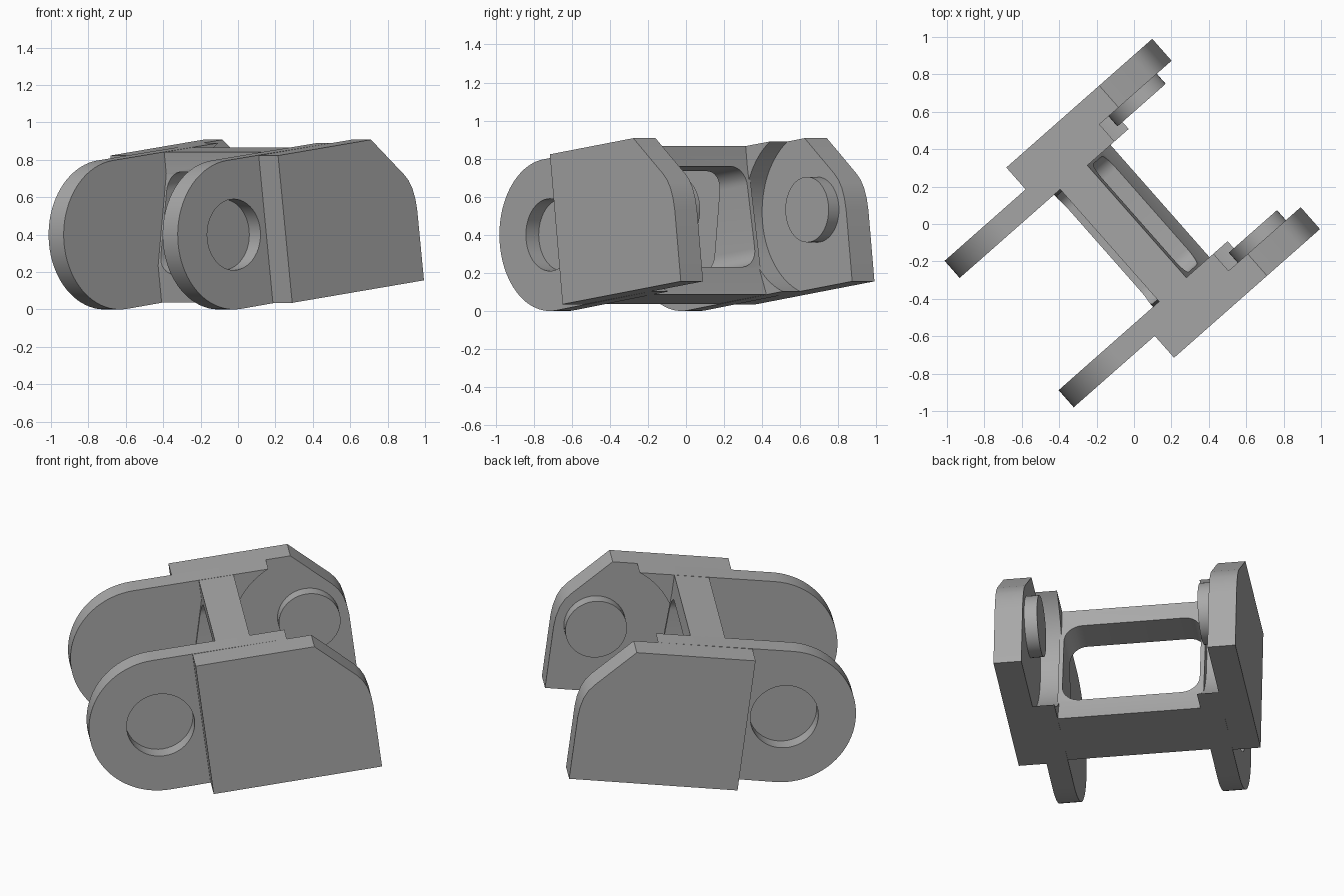
import bpy, bmesh
from math import cos, sin, pi, radians, asin, sqrt
from mathutils import Matrix

cube = bpy.data.objects.get("Cube")
if cube:
    bpy.data.objects.remove(cube, do_unlink=True)

metal = bpy.data.materials.new("grey metal")
metal.use_nodes = True
GREY = (0.4, 0.4, 0.4, 1)
metal.diffuse_color = GREY
metal.node_tree.nodes["Principled BSDF"].inputs["Base Color"].default_value = GREY

# Link frame: x along the link, y across it, z up, origin at the socket centre
FRAME = (Matrix.Rotation(radians(41.4), 4, 'Z') @ Matrix.Translation((-0.49, 0, 0.4))
         @ Matrix.Rotation(radians(-7.3), 4, 'Y'))
R, TOP = 0.4, 0.397
INNER, MID, OUTER = 0.4, 0.522, 0.678
PIN = (0.95, 0.012)


def arc(cx, cz, r, start, end, n):
    return [(cx + r * cos(start + (end - start) * i / n),
             cz + r * sin(start + (end - start) * i / n)) for i in range(n + 1)]


def prism(name, outline, lo, hi, axis='y'):
    """Extrude an outline along the y or the x axis of the link."""
    bm = bmesh.new()
    place = (lambda p, d: (p[0], d, p[1])) if axis == 'y' else (lambda p, d: (d, p[0], p[1]))
    rings = [[bm.verts.new(place(p, d)) for p in outline] for d in (lo, hi)]
    n = len(outline)
    bm.faces.new(rings[0])
    bm.faces.new(rings[1][::-1])
    for i in range(n):
        j = (i + 1) % n
        bm.faces.new((rings[0][j], rings[0][i], rings[1][i], rings[1][j]))
    bmesh.ops.recalc_face_normals(bm, faces=bm.faces)
    mesh = bpy.data.meshes.new(name)
    bm.to_mesh(mesh)
    bm.free()
    mesh.materials.append(metal)
    ob = bpy.data.objects.new(name, mesh)
    bpy.context.collection.objects.link(ob)
    ob.matrix_world = FRAME
    return ob


def activate(ob):
    bpy.ops.object.select_all(action='DESELECT')
    ob.select_set(True)
    bpy.context.view_layer.objects.active = ob


def cut(ob, cutter):
    cutter.hide_render = True
    bpy.context.view_layer.update()
    mod = ob.modifiers.new("cut", 'BOOLEAN')
    mod.operation, mod.solver, mod.object = 'DIFFERENCE', 'EXACT', cutter
    activate(ob)
    bpy.ops.object.modifier_apply(modifier=mod.name)
    bpy.data.objects.remove(cutter, do_unlink=True)


def smooth(ob):
    activate(ob)
    bpy.ops.object.shade_smooth_by_angle(angle=radians(30))


# Lobe plate: round at the socket end, hollowed around the pin at the other
CLEAR = 0.44
swing = asin(TOP / CLEAR)
lobe_outline = (arc(0, 0, R, pi / 2, 3 * pi / 2, 40)
                + arc(PIN[0], 0, CLEAR, pi + swing, pi - swing, 28))

# Outer plate: sloped upper corner running into a rounded shoulder
outer_outline = [(0.23, -TOP), (1.177, -TOP), (1.177, -0.02), (1.172, 0.04),
                 (1.158, 0.1), (1.137, 0.145), (1.11, 0.18), (0.898, TOP), (0.23, TOP)]

for side, label in ((1, "left"), (-1, "right")):
    lobe = prism(label + "_lobe_plate", lobe_outline, side * INNER, side * MID)
    cut(lobe, prism("socket_cutter", arc(0, 0, 0.19, 0, 2 * pi, 48)[:-1],
                    side * (MID - 0.09), side * (MID + 0.1)))
    smooth(lobe)
    smooth(prism(label + "_outer_plate", outer_outline, side * MID, side * OUTER))
    smooth(prism(label + "_pin", arc(*PIN, 0.172, 0, 2 * pi, 48)[:-1],
                 side * 0.45, side * (MID + 0.05)))

# Cross web between the lobes, wider at its foot, with a rounded window
web = prism("cross_web", [(0.25, -TOP), (0.63, -TOP), (0.59, -0.25), (0.565, 0.28),
                          (0.565, TOP), (0.37, TOP), (0.37, 0.28), (0.25, -0.2)],
            -INNER - 0.01, INNER + 0.01)
W, LOW, HIGH, F = 0.385, -0.245, 0.29, 0.1
window = (arc(W - F, HIGH - F, F, 0, pi / 2, 8) + arc(F - W, HIGH - F, F, pi / 2, pi, 8)
          + arc(F - W, LOW + F, F, pi, 1.5 * pi, 8) + arc(W - F, LOW + F, F, 1.5 * pi, 2 * pi, 8))
cut(web, prism("window_cutter", window, 0.1, 0.8, 'x'))
smooth(web)
